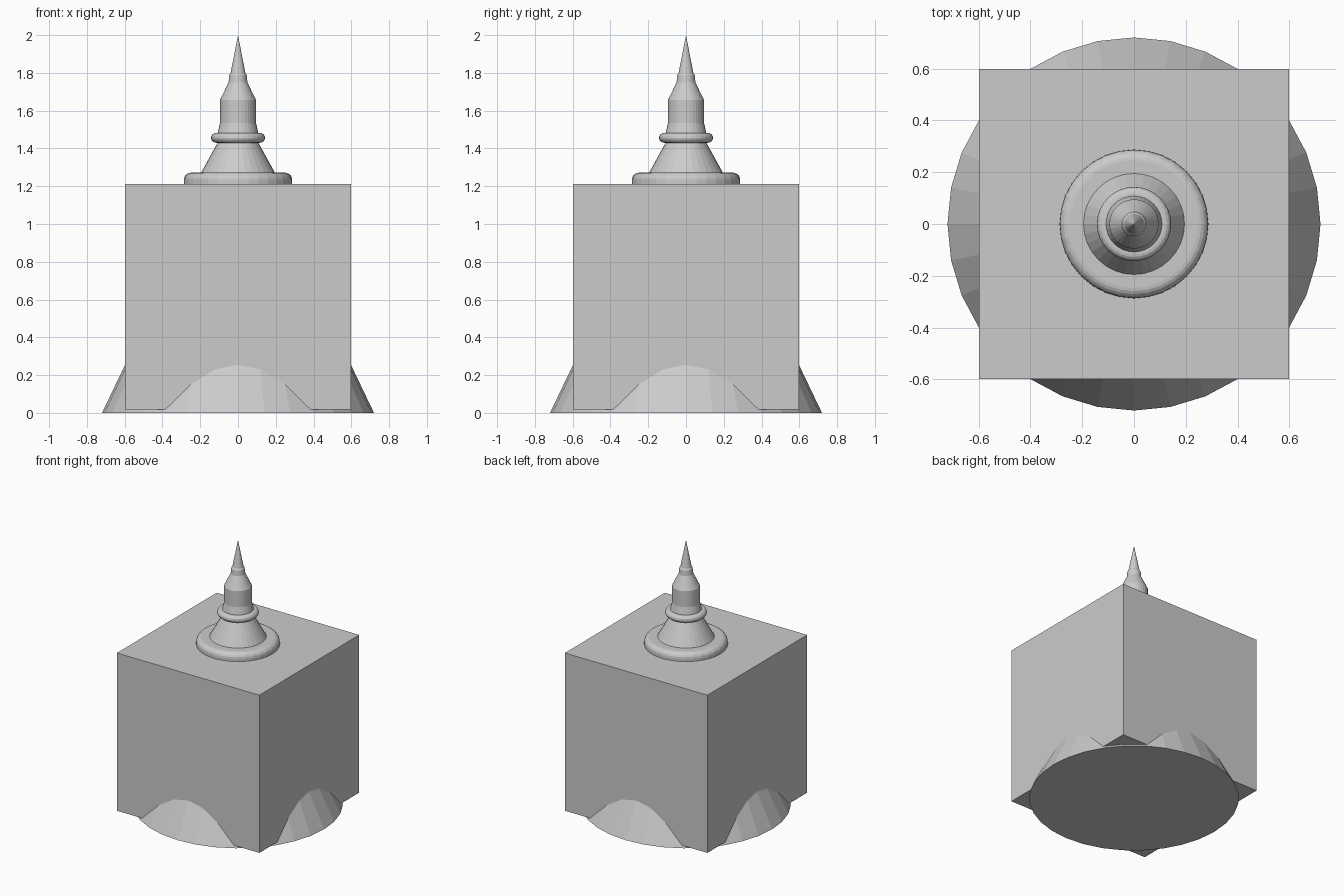
import bpy, bmesh
from math import sin, cos, pi, radians

if "Cube" in bpy.data.objects:
    bpy.data.objects.remove(bpy.data.objects["Cube"])

SIDES = 32


def lathe(name, profile):
    """Revolve a (radius, height) profile around z; zero radius closes to a point."""
    bm = bmesh.new()
    rings = []
    for r, z in profile:
        if r == 0:
            rings.append([bm.verts.new((0, 0, z))] * SIDES)
        else:
            rings.append([bm.verts.new((r * cos(2 * pi * i / SIDES), r * sin(2 * pi * i / SIDES), z))
                          for i in range(SIDES)])
    for low, high in zip(rings, rings[1:]):
        for i in range(SIDES):
            j = (i + 1) % SIDES
            quad = (low[i], low[j], high[j], high[i])
            bm.faces.new(list(dict.fromkeys(quad)))
    if profile[0][0] > 0:
        bm.faces.new(rings[0][::-1])
    bmesh.ops.recalc_face_normals(bm, faces=bm.faces)
    mesh = bpy.data.meshes.new(name)
    bm.to_mesh(mesh)
    bm.free()
    obj = bpy.data.objects.new(name, mesh)
    bpy.context.collection.objects.link(obj)
    return obj


def arc(cr, cz, rad, start, end, steps):
    """Points of a rounded moulding in the lathe profile."""
    return [(cr + rad * cos(radians(start + (end - start) * k / steps)),
             cz + rad * sin(radians(start + (end - start) * k / steps))) for k in range(steps + 1)]


# Main cube body
bpy.ops.mesh.primitive_cube_add(size=1, location=(0, 0, 0.615))
body = bpy.context.object
body.name = "body_block"
body.scale = (1.195, 1.195, 1.195)

# Flared cone, mostly hidden in the block
lathe("flared_base", [(0.72, 0), (0, 1.5)])

# Turned spire: foot moulding, taper, collar, shaft and point
profile = [(0.287, 1.205)]
profile += arc(0.247, 1.232, 0.04, 0, 90, 5)
profile += [(0.195, 1.272), (0.108, 1.43)]
profile += arc(0.117, 1.456, 0.026, -90, 90, 8)
profile += [(0.108, 1.482), (0.095, 1.535), (0.095, 1.656),
            (0.05, 1.75), (0.046, 1.79), (0.039, 1.80), (0, 2.0)]
lathe("spire", profile)
